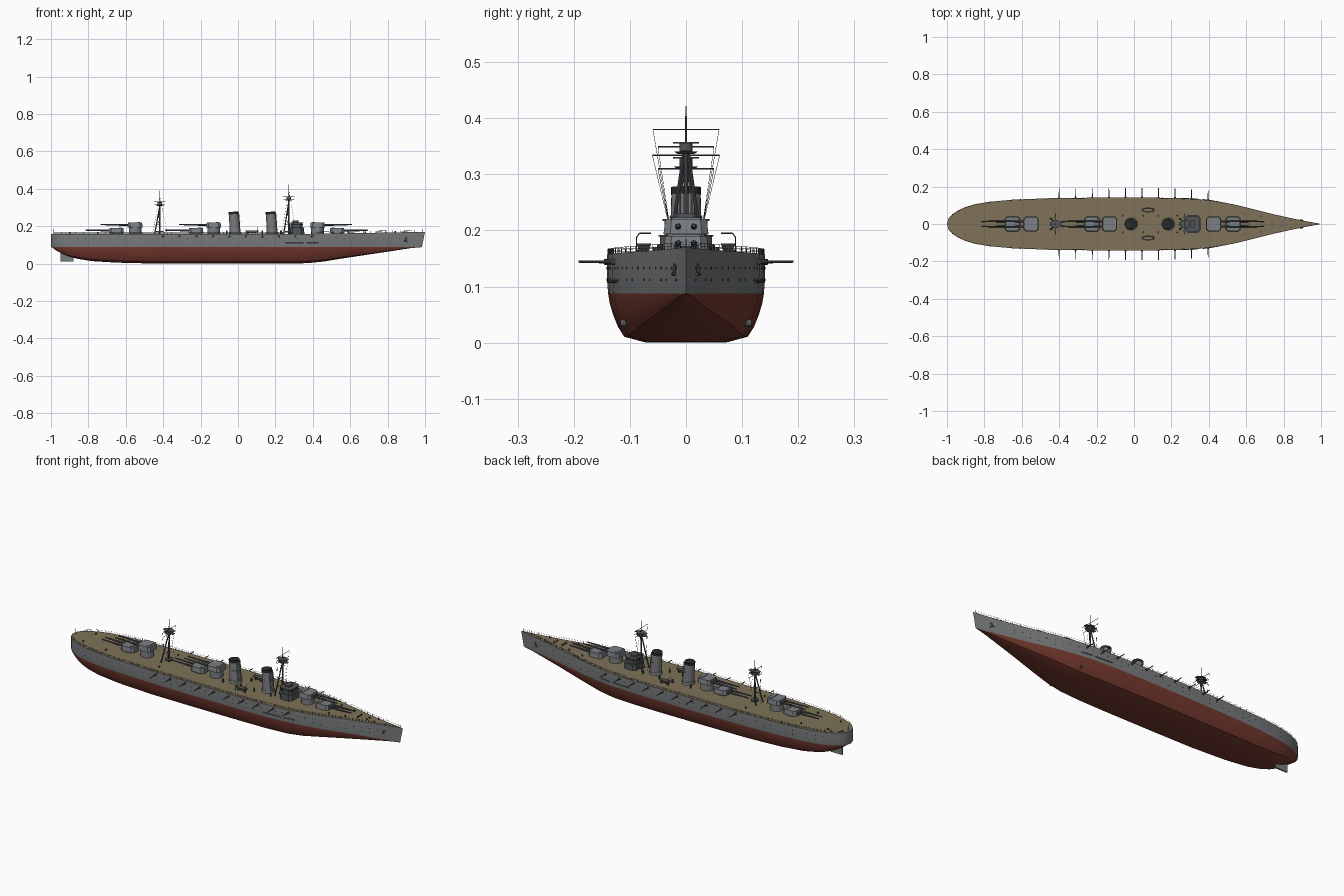
import bpy, bmesh, math
from mathutils import Vector, Matrix

if "Cube" in bpy.data.objects:
    bpy.data.objects.remove(bpy.data.objects["Cube"])

def material(name, r, g, b):
    m = bpy.data.materials.new(name)
    m.diffuse_color = (r, g, b, 1)
    m.use_nodes = True
    m.node_tree.nodes["Principled BSDF"].inputs["Base Color"].default_value = m.diffuse_color
    return m

GREY = material("hull grey", .19, .2, .205)
RED = material("underwater red", .18, .042, .028)
DECK = material("deck tan", .21, .17, .1)
LIGHT = material("turret grey", .2, .215, .225)
DARK = material("dark grey", .085, .092, .1)
BLACK = material("soot black", .02, .021, .023)

def finish(name, bm, *mats, smooth=True):
    bmesh.ops.recalc_face_normals(bm, faces=bm.faces)
    me = bpy.data.meshes.new(name)
    bm.to_mesh(me)
    bm.free()
    for m in mats:
        me.materials.append(m)
    ob = bpy.data.objects.new(name, me)
    bpy.context.collection.objects.link(ob)
    if smooth:
        bpy.ops.object.select_all(action='DESELECT')
        ob.select_set(True)
        bpy.context.view_layer.objects.active = ob
        bpy.ops.object.shade_smooth_by_angle(angle=math.radians(35))
    return ob

def rod(bm, a, b, r0, r1=None, n=8):
    a, b = Vector(a), Vector(b)
    d = b - a
    m = Matrix.Translation((a + b) / 2) @ d.to_track_quat('Z', 'Y').to_matrix().to_4x4()
    bmesh.ops.create_cone(bm, cap_ends=True, segments=n, radius1=r0,
                          radius2=r0 if r1 is None else r1, depth=d.length, matrix=m)

def box(bm, c, s):
    bmesh.ops.create_cube(bm, size=1, matrix=Matrix.Translation(c) @ Matrix.Diagonal((*s, 1)))

def prism(bm, cx, hx, hy, z0, z1, cut=.012, top=.92):
    """Block with chamfered corners and a slightly smaller top."""
    pts = [(hx, hy - cut), (hx - cut, hy), (cut - hx, hy), (-hx, hy - cut),
           (-hx, cut - hy), (cut - hx, -hy), (hx - cut, -hy), (hx, cut - hy)]
    lo = [bm.verts.new((cx + x, y, z0)) for x, y in pts]
    hi = [bm.verts.new((cx + x * top, y * top, z1)) for x, y in pts]
    bm.faces.new(lo)
    bm.faces.new(hi)
    for i in range(8):
        j = (i + 1) % 8
        bm.faces.new((lo[i], lo[j], hi[j], hi[i]))

# Hull stations: x, half beam, keel height
WL = .088
ST = [(-1, 0, .088), (-.992, .03, .085), (-.972, .052, .07), (-.94, .073, .052),
      (-.9, .091, .036), (-.85, .106, .024), (-.78, .118, .013), (-.65, .13, .005),
      (-.45, .138, 0), (-.2, .141, 0), (.1, .141, 0), (.25, .138, 0), (.37, .131, .002),
      (.46, .119, .011), (.55, .101, .026), (.65, .076, .041), (.75, .051, .056),
      (.85, .029, .071), (.93, .013, .082), (1, 0, .088)]

def half(x):
    for (a, p, _), (b, q, _) in zip(ST, ST[1:]):
        if x <= b:
            return p + (q - p) * (x - a) / (b - a)
    return 0

def deck_z(x):
    return .157 + .013 * max(0, (x - .2) / .8) ** 1.3

SECTION = [(0, 0), (.5, 0), (.78, .12), (.86, .32), (.92, .56), (.965, .8), (.985, 1)]
bm = bmesh.new()
rings = []
for x, w, k in ST:
    prof = [(w * f, k + (WL - k) * t) for f, t in SECTION] + [(w, .115), (w, deck_z(x))]
    prof = [(-y, z) for y, z in prof[:0:-1]] + prof
    rake = max(0, (x - .85) / .15) * .2
    rings.append([bm.verts.new((x - rake * max(0, .17 - max(z, WL)), y, z)) for y, z in prof])
for a, b in zip(rings, rings[1:]):
    for i in range(len(a) - 1):
        f = bm.faces.new((a[i], a[i + 1], b[i + 1], b[i]))
        f.material_index = 1 if f.calc_center_median().z < WL - .0005 else 0
    bm.faces.new((a[0], a[-1], b[-1], b[0])).material_index = 2
bmesh.ops.remove_doubles(bm, verts=bm.verts, dist=1e-5)
finish("hull", bm, GREY, RED, DECK)

# Rudder
bm = bmesh.new()
box(bm, (-.915, 0, .036), (.07, .008, .048))
finish("rudder", bm, GREY, smooth=False)

# Main turrets: centre x, pointing direction, raised or not
hs, bs = bmesh.new(), bmesh.new()
for cx, d, up in [(.53, 1, 0), (.425, 1, 1), (-.13, -1, 1), (-.225, -1, 0), (-.55, -1, 1), (-.65, -1, 0)]:
    z = .194 if up else .164
    rod(hs, (cx, 0, .15), (cx, 0, z), .034, n=24)
    prism(hs, cx, .04, .04, z, z + .026)
    box(hs, (cx - d * .02, 0, z + .027), (.014, .05, .004))
    for y in (-.014, .014):
        tip = cx + d * (.185 if up else .165)
        rod(bs, (cx + d * .03, y, z + .013), (cx + d * .085, y, z + .013), .0058, .005, 10)
        rod(bs, (cx + d * .085, y, z + .013), (tip, y, z + .0145), .0042, .003, 10)
finish("turrets", hs, LIGHT)
finish("turret_barrels", bs, DARK)

# Funnels with dark caps and steam pipes
fs, cs = bmesh.new(), bmesh.new()
for x in (-.015, .183):
    rod(fs, (x, 0, .155), (x, 0, .17), .034, .031, 24)
    rod(fs, (x, 0, .165), (x - .008, 0, .268), .029, .026, 24)
    rod(cs, (x - .008, 0, .264), (x - .009, 0, .277), .027, .027, 24)
    rod(fs, (x, 0, .222), (x - .0002, 0, .225), .029, n=24)
    for s in (-1, 1):
        rod(fs, (x + .026, .012 * s, .16), (x + .018, .012 * s, .272), .003)
finish("funnels", fs, GREY)
finish("funnel_caps", cs, BLACK)

# Bridge tiers with a window band
bm = bmesh.new()
prism(bm, .315, .037, .046, .155, .189, .014, 1)
prism(bm, .315, .04, .049, .189, .192, .014, 1)
prism(bm, .314, .032, .038, .192, .217, .012, 1)
prism(bm, .314, .036, .042, .217, .22, .012, 1)
prism(bm, .308, .016, .02, .22, .23, .006, 1)
finish("bridge", bm, DARK, smooth=False)
bm = bmesh.new()
prism(bm, .314, .0325, .0385, .206, .212, .012, 1)
finish("bridge_windows", bm, BLACK, smooth=False)

# Tripod masts with fighting tops, yards and stays
ms, ts, rs = bmesh.new(), bmesh.new(), bmesh.new()
for x, zt, zp, yards in [(.272, .422, .341, ((.38, .059), (.349, .05))),
                         (-.418, .39, .314, ((.334, .06), (.31, .05)))]:
    rod(ms, (x, 0, .155), (x, 0, zp), .005, .004)
    rod(ms, (x, 0, zp), (x, 0, zt), .0025, .001)
    for s in (-1, 1):
        rod(ms, (x - .028, .03 * s, .155), (x, .004 * s, zp - .005), .0035, .003)
        rod(ms, (x - .019, .021 * s, .21), (x, 0, .21), .0018)
    rod(ts, (x, 0, zp - .005), (x, 0, zp), .014, .022, 16)
    rod(ts, (x, 0, zp), (x, 0, zp + .014), .012, n=16)
    rod(ts, (x, 0, zp + .014), (x, 0, zp + .017), .023, n=16)
    box(ts, (x, 0, zp + .001), (.058, .018, .003))
    box(ts, (x, 0, zp + .0155), (.062, .02, .003))
    rod(ts, (x, 0, .168), (x, 0, .175), .02, n=12)
    for zy, w in yards:
        rod(ms, (x, -w, zy), (x, w, zy), .0011, n=6)
        for s in (-1, 1):
            rod(rs, (x, w * s, zy), (x - .01, .028 * s, .2), .0004, n=4)
    for dx in (-.04, .04):
        rod(rs, (x, 0, zt - .03), (x + dx, 0, .157), .0004, n=4)
finish("masts", ms, DARK)
finish("fighting_tops", ts, DARK)
finish("rigging", rs, BLACK, smooth=False)

# Broadside guns, portholes, booms
gs, ps, ws = bmesh.new(), bmesh.new(), bmesh.new()
for s in (-1, 1):
    for i in range(10):
        x = -.4 + i * .0885
        w = half(x)
        rod(gs, (x, s * (w - .01), .144), (x, s * (w + .005), .144), .007, .005, 10)
        rod(gs, (x, s * w, .144), (x, s * (w + .051), .1445), .0028, .002)
    for i in range(44):
        x = -.9 + i * .042
        w = half(x)
        for z in (.133, .112 if i % 3 else .133):
            rod(ps, (x, s * (w - .004), z), (x, s * (w + .0006), z), .0022)
    for a, b in ((.25, .35), (.37, .43)):
        rod(ws, (a, s * half(a), .109), (b, s * half(b), .109), .0025, n=6)
    # Anchors and torpedo tube mouths
    rod(ws, (.9, s * .02, .14), (.895, s * .022, .122), .003, n=6)
    rod(ws, (.887, s * .024, .122), (.903, s * .019, .122), .003, n=6)
    rod(ws, (.42, s * .1, .035), (.42, s * .117, .035), .006, n=12)
finish("broadside_guns", gs, DARK)
finish("portholes", ps, BLACK, smooth=False)
finish("booms_and_anchors", ws, DARK)

# Boats: half ellipsoid hull with tan inside, plus davits
bo, da = bmesh.new(), bmesh.new()
for s in (-1, 1):
    c = Vector((.075, s * .075, .177))
    loops = []
    for q, h in ((.35, -.016), (.75, -.011), (1, 0), (.82, 0), (.7, -.004)):
        loops.append([bo.verts.new(c + Vector((.038 * q * math.cos(t * math.pi / 10),
                      .013 * q * math.sin(t * math.pi / 10), h))) for t in range(20)])
    for a, b in zip(loops, loops[1:]):
        for i in range(20):
            bo.faces.new((a[i], a[i - 1], b[i - 1], b[i]))
    bo.faces.new(loops[0])
    bo.faces.new(loops[-1]).material_index = 1
    for dx in (-.03, .03):
        path = [(.075 + dx, s * .088, .155), (.075 + dx, s * .088, .188),
                (.075 + dx, s * .083, .195), (.075 + dx, s * .062, .195)]
        for a, b in zip(path, path[1:]):
            rod(da, a, b, .001, n=6)
        box(da, (.075 + dx * .6, s * .075, .16), (.003, .018, .01))
finish("boats", bo, GREY, DECK)
finish("davits", da, DARK)

# Deck fittings: breakwater, capstans, bollards, vents, hatch
bm = bmesh.new()
box(bm, (.738, 0, .167), (.004, .04, .01))
rod(bm, (.985, 0, .165), (.985, 0, .185), .0008, n=6)
rod(bm, (-.985, 0, .155), (-.985, 0, .185), .0008, n=6)
for s in (-1, 1):
    rod(bm, (.79, s * .012, .16), (.79, s * .012, .172), .004, .005, 10)
    for x in (-.9, -.75, -.42, .59, .68, .84):
        rod(bm, (x, s * half(x) * .6, .15), (x, s * half(x) * .6, deck_z(x) + .008), .004, n=8)
    for x in (-.06, .05, .13, .23):
        rod(bm, (x, s * .045, .15), (x, s * .045, .176), .004, .005, 8)
finish("deck_fittings", bm, DARK)

# Railing around the deck edge
bm = bmesh.new()
for s in (-1, 1):
    pts = [Vector((x, s * half(x) * .985, deck_z(x))) for x in [-.985 + i * .0394 for i in range(51)]]
    up = Vector((0, 0, .01))
    for a, b in zip(pts, pts[1:]):
        rod(bm, a, a + up, .0007, n=4)
        rod(bm, a + up, b + up, .0004, n=4)
        rod(bm, a + up / 2, b + up / 2, .0003, n=4)
finish("railing", bm, DARK, smooth=False)
